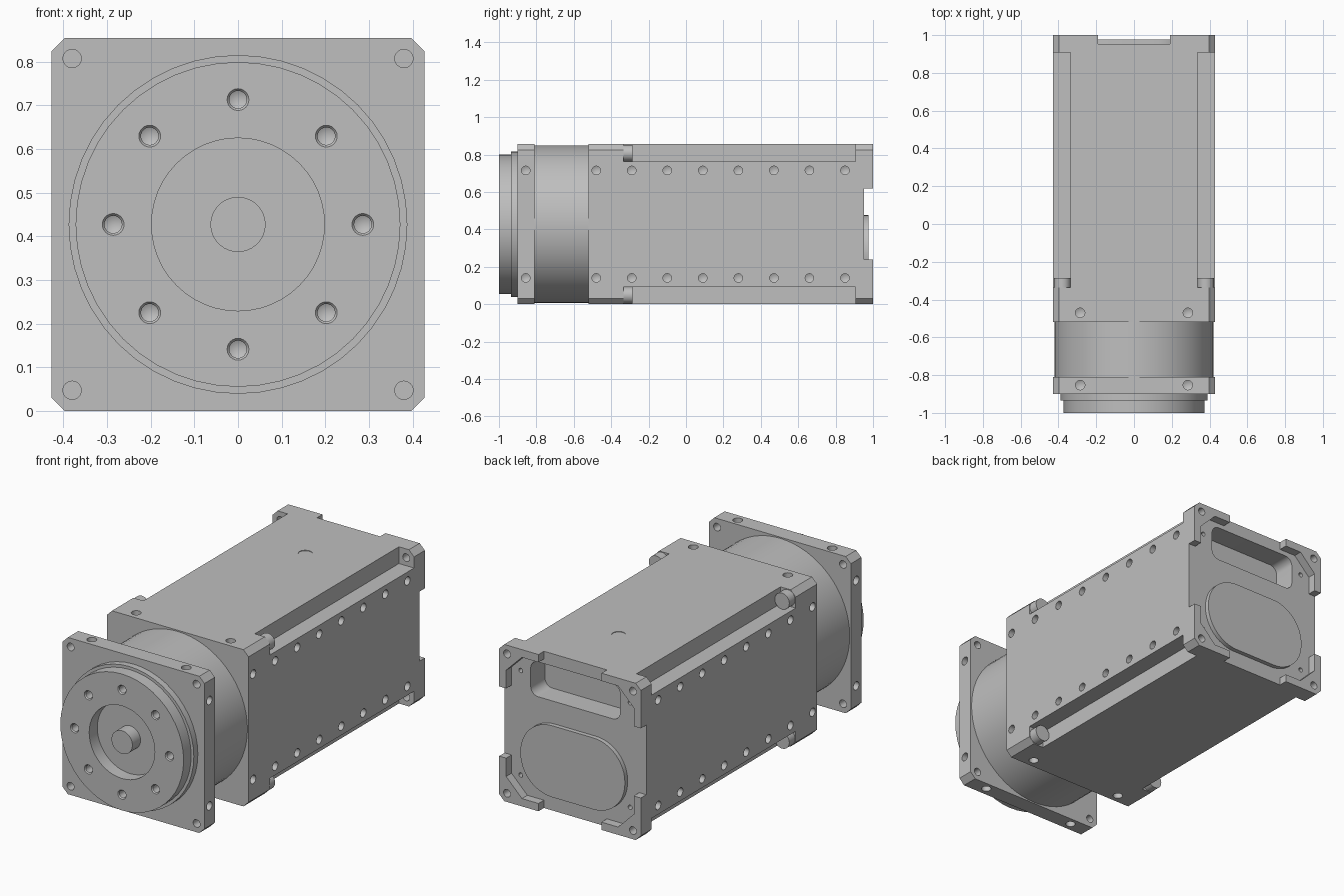
import bpy, bmesh, math
from mathutils import Vector, Matrix

if "Cube" in bpy.data.objects:
    bpy.data.objects.remove(bpy.data.objects["Cube"])

H = 0.4275          # half width of the square section, also centre height
CORNER = 0.38       # corner hole offset from the axis
SIGNS = [(sx, sz) for sx in (-1, 1) for sz in (-1, 1)]

grey = bpy.data.materials.new("machined_grey")
grey.use_nodes = True
grey.diffuse_color = (0.52, 0.52, 0.52, 1)
grey.node_tree.nodes["Principled BSDF"].inputs["Base Color"].default_value = (0.52, 0.52, 0.52, 1)


def make(name, bm):
    bmesh.ops.recalc_face_normals(bm, faces=bm.faces)
    mesh = bpy.data.meshes.new(name)
    bm.to_mesh(mesh)
    bm.free()
    mesh.materials.append(grey)
    ob = bpy.data.objects.new(name, mesh)
    bpy.context.collection.objects.link(ob)
    return ob


def lathe(bm, profile, origin, axis, steps=48):
    """Spin (radius, distance) points about an axis; closed at both ends."""
    turn = Matrix.Translation(origin) @ Vector(axis).to_track_quat('Z', 'Y').to_matrix().to_4x4()
    rings = []
    for r, t in profile:
        count = steps if r else 1
        rings.append([bm.verts.new(turn @ Vector((r * math.cos(2 * math.pi * i / steps),
                                                  r * math.sin(2 * math.pi * i / steps), t)))
                      for i in range(count)])
    for a, b in zip(rings, rings[1:]):
        for i in range(steps):
            j = (i + 1) % steps
            corners = [a[i % len(a)], a[j % len(a)], b[j % len(b)], b[i % len(b)]]
            bm.faces.new(list(dict.fromkeys(corners)))


def drill(bm, origin, axis, r, depth):
    """Blind hole cutter with a conical tip, going in against the axis."""
    lathe(bm, [(0, 0.02), (r, 0.02), (r, -depth), (0, -depth - 0.5 * r)], origin, axis, 20)


def prism(bm, points, y0, y1):
    """Extrude (x, z) points, centred on the axis, along y."""
    face = bm.faces.new([bm.verts.new((x, y0, z + H)) for x, z in points])
    new = bmesh.ops.extrude_face_region(bm, geom=[face])["geom"]
    bmesh.ops.translate(bm, vec=(0, y1 - y0, 0),
                        verts=[v for v in new if isinstance(v, bmesh.types.BMVert)])


def fourfold(quarter):
    """Repeat a quarter outline by quarter turns."""
    out = []
    for _ in range(4):
        out += quarter
        quarter = [(-z, x) for x, z in quarter]
    return out


def arcs(half_x, half_z, r, cz=0, n=8):
    """Rounded rectangle outline."""
    out = []
    for k, (sx, sz) in enumerate([(1, 1), (-1, 1), (-1, -1), (1, -1)]):
        for i in range(n + 1):
            a = math.pi / 2 * (k + i / n)
            out.append((sx * (half_x - r) + r * math.cos(a), cz + sz * (half_z - r) + r * math.sin(a)))
    return out


def cut(target, bm):
    cutter = make("cutter", bm)
    mod = target.modifiers.new("cut", 'BOOLEAN')
    mod.operation, mod.solver, mod.object = 'DIFFERENCE', 'EXACT', cutter
    bpy.context.view_layer.update()
    mesh = bpy.data.meshes.new_from_object(target.evaluated_get(bpy.context.evaluated_depsgraph_get()))
    target.modifiers.clear()
    target.data = mesh
    bpy.data.objects.remove(cutter)


def finish(ob):
    """Smooth shading with sharp edges kept."""
    bm = bmesh.new()
    bm.from_mesh(ob.data)
    for f in bm.faces:
        f.smooth = True
    for e in bm.edges:
        e.smooth = e.calc_face_angle(math.pi) < math.radians(30)
    bm.to_mesh(ob.data)
    bm.free()


def edge_holes(bm, y_sides, y_top):
    """Screw holes on both sides, and on the top and bottom."""
    for sx, sz in SIGNS:
        for y in y_sides:
            drill(bm, (sx * H, y, H + sz * 0.2875), (sx, 0, 0), 0.023, 0.05)
        drill(bm, (sx * 0.285, y_top, H + sz * H), (0, 0, sz), 0.025, 0.05)


def corner_holes(bm, y0, y1):
    for sx, sz in SIGNS:
        lathe(bm, [(0, y0), (0.021, y0), (0.021, y1), (0, y1)],
              (sx * CORNER, 0, H + sz * CORNER), (0, 1, 0), 24)


octagon = fourfold([(H, H - 0.031), (H - 0.031, H)])

# Front plate with corner and edge holes
bm = bmesh.new()
prism(bm, octagon, -0.90, -0.81)
plate = make("front_plate", bm)
bm = bmesh.new()
edge_holes(bm, [-0.857], -0.853)
corner_holes(bm, -0.95, -0.75)
cut(plate, bm)

# Output hub with central recess, shaft and ring of holes
bm = bmesh.new()
lathe(bm, [(0, -1), (0.063, -1), (0.063, -0.93), (0.198, -0.93), (0.198, -1), (0.372, -1),
           (0.372, -0.935), (0.388, -0.935), (0.388, -0.89), (0, -0.89)], (0, 0, H), (0, 1, 0))
hub = make("output_hub", bm)
bm = bmesh.new()
for k in range(8):
    a = math.pi / 4 * k
    origin = (0.286 * math.cos(a), -1, H + 0.286 * math.sin(a))
    lathe(bm, [(0, 0.02), (0.025, 0.02), (0.025, 0), (0.02, -0.006), (0.02, -0.05), (0, -0.06)],
          origin, (0, -1, 0), 24)
cut(hub, bm)

# Round neck between plate and housing
bm = bmesh.new()
lathe(bm, [(0, -0.82), (0.421, -0.82), (0.421, -0.51), (0, -0.51)], (0, 0, H), (0, 1, 0), 64)
neck = make("neck", bm)

# Housing with notched long edges
bm = bmesh.new()
prism(bm, octagon, -0.52, 1)
housing = make("housing", bm)
bm = bmesh.new()
for sx, sz in SIGNS:
    prism(bm, [(sx * a, sz * b) for a, b in ((0.336, 0.336), (0.5, 0.336), (0.5, 0.5), (0.336, 0.5))],
          -0.335, 0.907)
cut(housing, bm)

# Rear recess that leaves four corner guards
bm = bmesh.new()
prism(bm, fourfold([(0.5, 0.19), (0.385, 0.19), (0.385, 0.29), (0.29, 0.385), (0.19, 0.385), (0.19, 0.5)]),
      0.953, 1.1)
cut(housing, bm)

# Rear pocket, screw holes and small top dimple
bm = bmesh.new()
prism(bm, arcs(0.27, 0.095, 0.045, 0.265), 0.83, 0.98)
edge_holes(bm, [-0.48 + 0.19 * i for i in range(8)], -0.47)
corner_holes(bm, 0.85, 1.05)
for sx, sz in SIGNS:
    drill(bm, (sx * 0.33, 0.953, H + sz * 0.285), (0, 1, 0), 0.012, 0.03)
lathe(bm, [(0, -0.003), (0.035, -0.003), (0.035, 0.02), (0, 0.02)], (0, 0.58, 2 * H), (0, 0, 1), 32)
cut(housing, bm)

# Raised oval cover on the rear
bm = bmesh.new()
prism(bm, arcs(0.315, 0.195, 0.19, -0.147, 12), 0.945, 0.977)
cover = make("rear_cover", bm)

# Screw heads at the front end of the notches
bm = bmesh.new()
for sx, sz in SIGNS:
    lathe(bm, [(0, -0.345), (0.044, -0.345), (0.044, -0.285), (0, -0.285)],
          (sx * CORNER, 0, H + sz * CORNER), (0, 1, 0), 32)
screws = make("screw_heads", bm)

for part in (plate, hub, neck, housing, cover, screws):
    finish(part)
